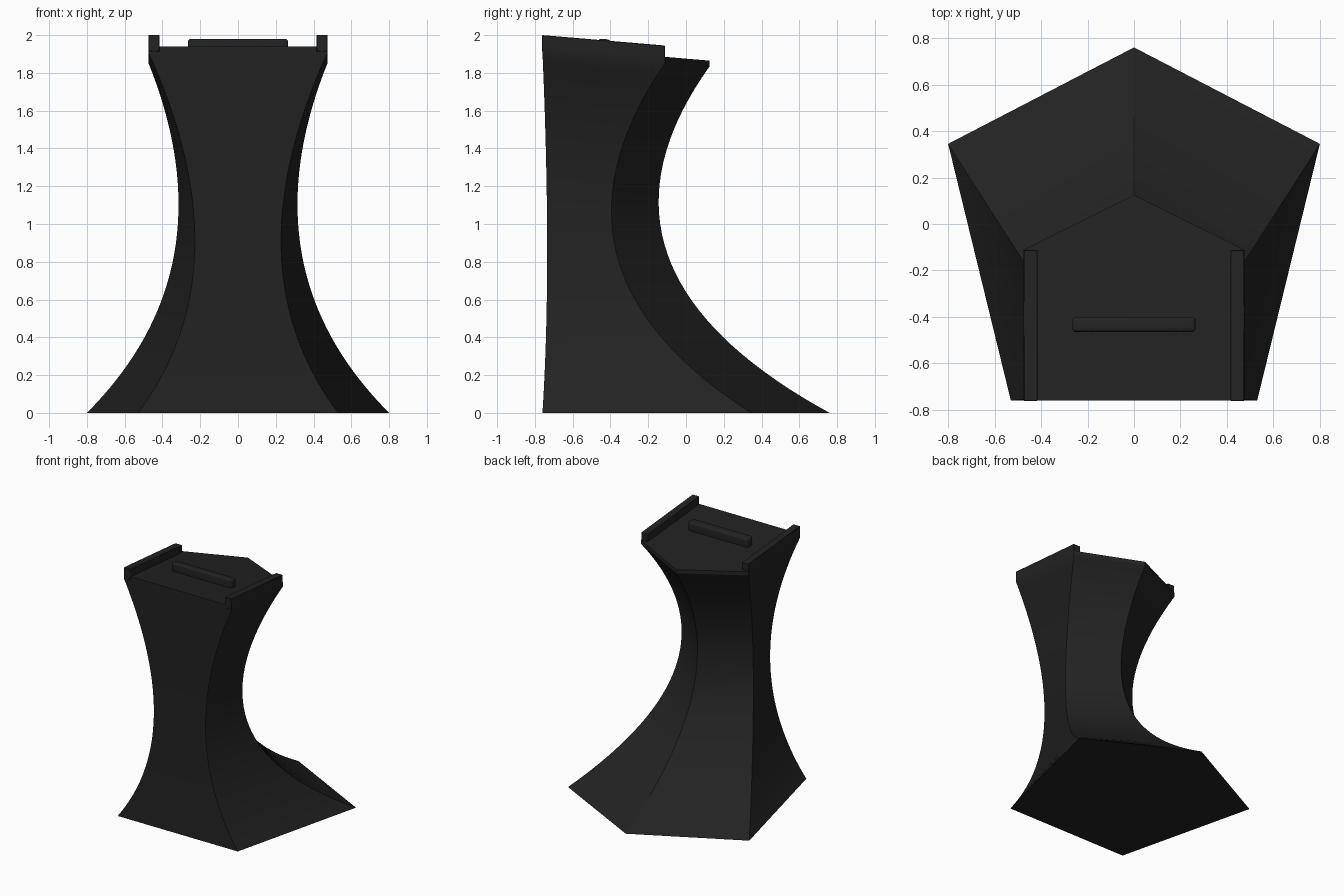
import bpy, bmesh, math

if "Cube" in bpy.data.objects:
    bpy.data.objects.remove(bpy.data.objects["Cube"])

SLOPE = -0.085                      # tilt of the top deck along y


def deck_z(y):
    return 1.94 + SLOPE * (y + 0.76)


black = bpy.data.materials.new("black_plastic")
black.diffuse_color = (0.016, 0.016, 0.016, 1)
black.use_nodes = True
black.node_tree.nodes["Principled BSDF"].inputs["Base Color"].default_value = black.diffuse_color


def make_object(name, bm):
    bmesh.ops.recalc_face_normals(bm, faces=bm.faces)
    mesh = bpy.data.meshes.new(name)
    bm.to_mesh(mesh)
    bm.free()
    obj = bpy.data.objects.new(name, mesh)
    bpy.context.collection.objects.link(obj)
    mesh.materials.append(black)
    bpy.ops.object.select_all(action='DESELECT')
    obj.select_set(True)
    bpy.context.view_layer.objects.active = obj
    return obj


def pentagon(front, side, back):
    (fx, fy), (sx, sy) = front, side
    return [(-fx, fy), (fx, fy), (sx, sy), (0, back), (-sx, sy)]


# Stand body: pentagon swept from base to deck along a quadratic curve
base = pentagon((0.53, -0.76), (0.80, 0.345), 0.76)
waist = pentagon((-0.045, -0.71), (0.036, -0.854), -0.639)
top = pentagon((0.475, -0.76), (0.475, -0.11), 0.125)
LIP, STEPS = 0.03, 36

bm = bmesh.new()
rings = []
for i in range(STEPS + 1):
    t = i / STEPS
    a, b, c = (1 - t) ** 2, 2 * t * (1 - t), t * t
    rings.append([bm.verts.new((a * p[0] + b * q[0] + c * r[0],
                                a * p[1] + b * q[1] + c * r[1],
                                b * 0.766 + c * (deck_z(r[1]) - LIP)))
                  for p, q, r in zip(base, waist, top)])
# straight lip under the deck
rings.append([bm.verts.new((x, y, deck_z(y))) for x, y in top])
for lo, hi in zip(rings, rings[1:]):
    for k in range(5):
        n = (k + 1) % 5
        bm.faces.new((lo[k], lo[n], hi[n], hi[k]))
bm.faces.new(rings[0][::-1])
bm.faces.new(rings[-1])
make_object("stand_body", bm)
bpy.ops.object.shade_smooth_by_angle(angle=math.radians(25))


def deck_box(name, x0, x1, y0, y1, below, above, bevel, segments):
    """Box following the tilted deck, with bevelled edges."""
    bm = bmesh.new()
    bmesh.ops.create_cube(bm, size=1)
    for v in bm.verts:
        y = y1 if v.co.y > 0 else y0
        v.co = (x1 if v.co.x > 0 else x0, y,
                deck_z(y) + (above if v.co.z > 0 else -below))
    bmesh.ops.bevel(bm, geom=bm.edges[:], offset=bevel, segments=segments,
                    profile=0.5, affect='EDGES')
    make_object(name, bm)
    bpy.ops.object.shade_smooth_by_angle(angle=math.radians(40))


# Side rails
for name, s in (("right_rail", 1), ("left_rail", -1)):
    x0, x1 = sorted((s * 0.415, s * 0.475))
    deck_box(name, x0, x1, -0.762, -0.112, 0.028, 0.06, 0.003, 1)

# Rounded stop bar across the deck
deck_box("stop_bar", -0.265, 0.265, -0.465, -0.40, 0.02, 0.067, 0.016, 4)
